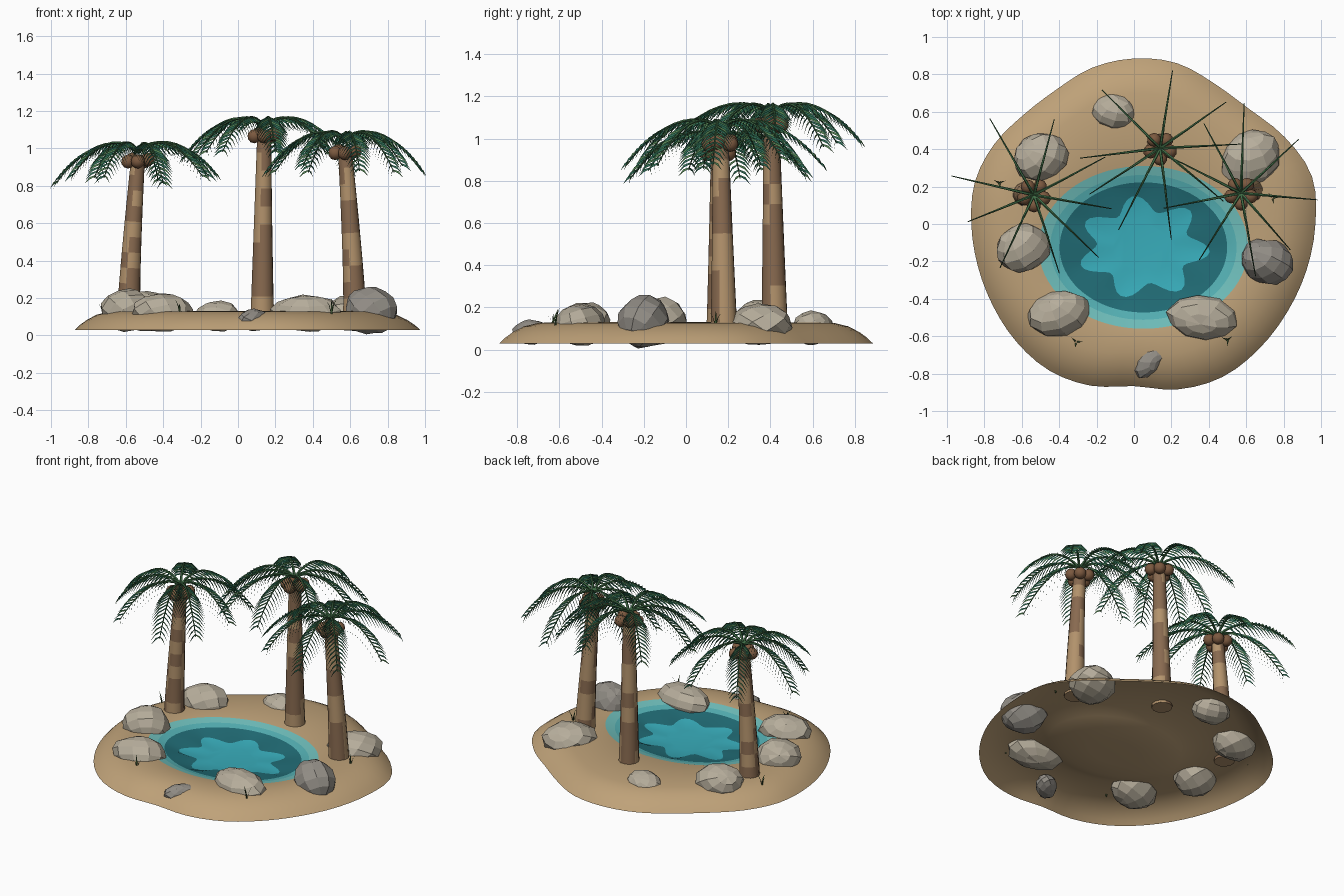
import bpy, bmesh, math, random
from mathutils import Vector, Matrix, Euler

if "Cube" in bpy.data.objects:
    bpy.data.objects.remove(bpy.data.objects["Cube"])

random.seed(4)
TAU = 2 * math.pi


def mat(name, r, g, b):
    m = bpy.data.materials.new(name)
    m.diffuse_color = (r, g, b, 1)
    m.use_nodes = True
    m.node_tree.nodes["Principled BSDF"].inputs["Base Color"].default_value = m.diffuse_color
    return m


SAND = mat("sand", .52, .36, .19)
SHALLOW = mat("shallow_water", .16, .52, .50)
MID = mat("mid_water", .09, .44, .46)
SLOPE = mat("slope_water", .015, .15, .18)
DEEP = mat("deep_water", .04, .42, .50)
BARK_A = mat("bark_light", .45, .29, .15)
BARK_B = mat("bark_dark", .25, .145, .08)
NUT = mat("coconut", .20, .10, .05)
LEAF_A = mat("leaf_dark", .03, .17, .10)
LEAF_B = mat("leaf_light", .10, .26, .10)
STEM = mat("frond_stem", .05, .15, .06)
GRASS = mat("grass", .06, .12, .04)
ROCKS = [mat("rock_warm", .47, .42, .33), mat("rock_grey", .29, .27, .24)]


def finish(bm, name, mats, smooth=True, angle=40, normals=True):
    if normals:
        bmesh.ops.recalc_face_normals(bm, faces=bm.faces)
    me = bpy.data.meshes.new(name)
    bm.to_mesh(me)
    bm.free()
    for m in mats:
        me.materials.append(m)
    for p in me.polygons:
        p.use_smooth = smooth
    if smooth:
        me.set_sharp_from_angle(angle=math.radians(angle))
    ob = bpy.data.objects.new(name, me)
    bpy.context.collection.objects.link(ob)
    return ob


def face_up(bm):
    for f in bm.faces:
        f.normal_update()
        if f.normal.z < 0:
            f.normal_flip()


def bridge(bm, a, b, pick=lambda i: 0):
    n = len(a)
    for i in range(n):
        f = bm.faces.new((a[i], a[(i + 1) % n], b[(i + 1) % n], b[i]))
        f.material_index = pick(i)


def tube(bm, pts, radii, sides, pick=lambda k, i: 0):
    rings = []
    for k, p in enumerate(pts):
        d = (pts[min(k + 1, len(pts) - 1)] - pts[max(k - 1, 0)]).normalized()
        u = d.cross(Vector((.31, .95, .02))).normalized()
        v = d.cross(u)
        rings.append([bm.verts.new(p + (u * math.cos(TAU * i / sides) + v * math.sin(TAU * i / sides)) * radii[k])
                      for i in range(sides)])
    for k in range(len(rings) - 1):
        bridge(bm, rings[k], rings[k + 1], lambda i: pick(k, i))
    bm.faces.new(rings[0])
    bm.faces.new(rings[-1])


# Sand island: radius every 15 degrees, interpolated smoothly
N = 72
RAD = [.97, .985, .93, .87, .865, .89, .885, .865, .83, .83, .86, .88,
       .87, .865, .872, .89, .905, .895, .867, .915, .945, .945, .945, .955]


def outline(i):
    t = i * 24 / N
    k, f = int(t), t % 1
    a, b, c, d = (RAD[(k + j) % 24] for j in (-1, 0, 1, 2))
    return b + .5 * f * (c - a + f * (2 * a - 5 * b + 4 * c - d + f * (3 * (b - c) + d - a)))


def pool_ring(bm, s, z, wave=0):
    out = []
    for i in range(N):
        a = TAU * i / N
        q = s * (1 + wave * math.cos(7 * a + .6))
        out.append(bm.verts.new((.05 + .56 * q * math.cos(a), -.125 + .435 * q * math.sin(a), z)))
    return out


# Open shell: hollow underneath, with a sand bed under the pool
bm = bmesh.new()
rings = [[bm.verts.new((s * outline(i) * math.cos(TAU * i / N), s * outline(i) * math.sin(TAU * i / N), z))
          for i in range(N)]
         for s, z in ((1, .03), (.97, .056), (.93, .082), (.87, .11), (.79, .127))]
rings += [pool_ring(bm, s, z) for s, z in ((1, .13), (.8, .098), (.62, .073), (.3, .066))]
for a, b in zip(rings, rings[1:]):
    bridge(bm, a, b)
bm.faces.new(rings[-1])
face_up(bm)
finish(bm, "sand_island", [SAND], normals=False)

# Pool basin with a lighter star-shaped floor
bm = bmesh.new()
rings = [pool_ring(bm, s, z, w) for s, z, w in
         ((1, .13, 0), (.89, .117, 0), (.8, .106, 0), (.54, .08, .18), (.3, .073, .05))]
for k in range(4):
    bridge(bm, rings[k], rings[k + 1], lambda i: k)
bm.faces.new(rings[-1]).material_index = 3
face_up(bm)
finish(bm, "pool", [SHALLOW, MID, SLOPE, DEEP], normals=False)


# Rocks: tilted faceted spheres squashed to size
def rock(x, y, rx, ry, low, top, turn, m):
    bm = bmesh.new()
    bmesh.ops.create_uvsphere(bm, u_segments=10, v_segments=7, radius=1)
    tilt = Euler([random.uniform(-.9, .9) for _ in range(3)]).to_matrix()
    for v in bm.verts:
        v.co = tilt @ (v.co * random.uniform(.95, 1.05))
        v.co = Vector((v.co.x * rx, v.co.y * ry, v.co.z * (top - low) / 2))
    ob = finish(bm, "rock", [ROCKS[m]], smooth=False)
    ob.location = (x, y, (top + low) / 2)
    ob.rotation_euler.z = math.radians(turn)


for r in ((-.50, .36, .15, .13, .02, .24, 20, 0), (-.595, -.13, .15, .13, .02, .25, 25, 0),
          (-.40, -.48, .17, .12, .02, .225, 15, 0), (-.11, .60, .125, .095, .02, .185, -10, 0),
          (.085, -.73, .11, .065, .025, .142, 50, 1), (.365, -.50, .195, .12, .02, .215, -8, 0),
          (.71, -.20, .145, .12, .005, .26, -20, 1), (.625, .35, .17, .14, .02, .22, 40, 0)):
    rock(*r)


# Palms: trunk, coconuts and feathered fronds
def frond(bm, c, ang, length, drop):
    d = Vector((math.cos(ang), math.sin(ang), 0))
    side = Vector((-d.y, d.x, 0))

    def at(t):
        return c + d * (length * t) + Vector((0, 0, .36 * t - (.36 + drop) * t ** 1.8))
    pts = [at(k / 10) for k in range(11)]
    tube(bm, pts, [.009 - .0065 * k / 10 for k in range(11)], 5, lambda k, i: 2)
    count = 18
    for k in range(count):
        t = .16 + .82 * k / (count - 1)
        size = .12 * (.4 + .6 * math.sin(math.pi * min(1, t * .85 + .1)))
        for s in (-1, 1):
            out = side * s * .75 + d * .55
            p = at(t)
            up = Vector((0, 0, .0062))
            mid = p + out * size * .5 - Vector((0, 0, size * .2))
            tip = p + out * size * .95 - Vector((0, 0, size * .66))
            a, b, m1, m2, e = (bm.verts.new(q) for q in (p + up * .6, p - up * .6, mid + up, mid - up, tip))
            for f in (bm.faces.new((a, b, m2, m1)), bm.faces.new((m1, m2, e))):
                f.material_index = (k + (s > 0)) % 3 == 0


def palm(base, top, lift, angles, lengths):
    base, top = Vector(base), Vector(top)
    bm = bmesh.new()
    n = 10
    pts, rad = [], []
    for k in range(n + 1):
        t = k / n
        p = base.lerp(top, t)
        p.x = base.x + (top.x - base.x) * t ** 1.3
        pts.append(p)
        rad.append(.064 - .026 * t ** .9)
    shade = [[random.random() < .5 for _ in range(4)] for _ in range(n)]
    tube(bm, pts, rad, 12, lambda k, i: int(shade[k][i // 3]))
    finish(bm, "palm_trunk", [BARK_A, BARK_B])

    bm = bmesh.new()
    for k in range(5):
        a = TAU * k / 5 - math.pi / 2
        bmesh.ops.create_icosphere(bm, subdivisions=2, radius=.038, matrix=Matrix.Translation(
            top + Vector((.055 * math.cos(a), .055 * math.sin(a), -.01 + .01 * (k % 2)))))
    finish(bm, "coconuts", [NUT])

    bm = bmesh.new()
    for a, l in zip(angles, lengths):
        frond(bm, top + Vector((0, 0, lift)), math.radians(a), l, random.uniform(.12, .17))
    finish(bm, "palm_fronds", [LEAF_A, LEAF_B, STEM], smooth=False, normals=False)


palm((-.585, .16, .112), (-.535, .155, .94), .04, (120, 75, 167, 202, 245, 288, 316, 350, 28),
     (.47, .42, .45, .38, .43, .44, .48, .42, .43))
palm((.13, .42, .112), (.14, .405, 1.075), .04, (81, 135, 35, 3, 187, 213, 243, 277, 320),
     (.42, .44, .43, .43, .43, .45, .49, .49, .44))
palm((.625, .18, .112), (.572, .165, .985), .055, (88, 43, 355, 311, 280, 238, 191, 153, 118),
     (.48, .42, .41, .40, .45, .42, .42, .42, .42))

# Grass tufts
bm = bmesh.new()
for x, y in ((-.31, -.63), (.5, -.62), (.74, .14), (-.72, .22)):
    for k in range(3):
        a = TAU * k / 3 + random.random()
        d = Vector((math.cos(a), math.sin(a), 0))
        w = Vector((-d.y, d.x, 0)) * .005
        p = Vector((x, y, .112))
        h = random.uniform(.06, .1)
        m = p + d * .014 + Vector((0, 0, h * .6))
        q = [bm.verts.new(c) for c in (p - w, p + w, m + w * .7, m - w * .7, p + d * .035 + Vector((0, 0, h)))]
        bm.faces.new(q[:4])
        bm.faces.new((q[3], q[2], q[4]))
finish(bm, "grass_tufts", [GRASS], smooth=False, normals=False)
